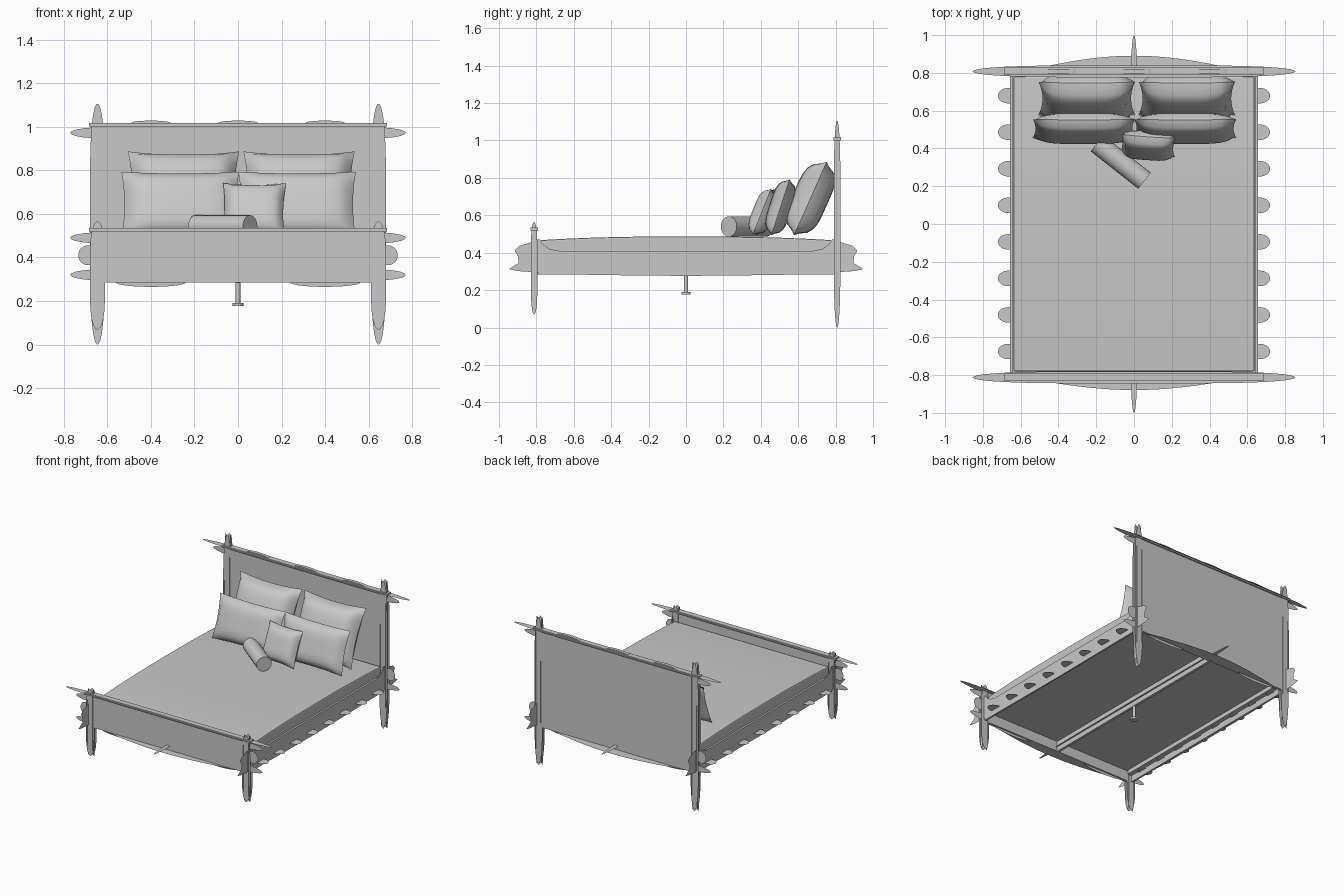
import bpy, bmesh, math
from mathutils import Vector, Matrix

cube = bpy.data.objects.get("Cube")
if cube:
    bpy.data.objects.remove(cube)

grey = bpy.data.materials.new("plain_grey")
grey.use_nodes = True
GREY = (0.58, 0.58, 0.58, 1)
grey.diffuse_color = GREY
grey.node_tree.nodes["Principled BSDF"].inputs["Base Color"].default_value = GREY


def finish(bm, name, smooth=None):
    bmesh.ops.recalc_face_normals(bm, faces=bm.faces)
    me = bpy.data.meshes.new(name)
    bm.to_mesh(me)
    bm.free()
    me.materials.append(grey)
    ob = bpy.data.objects.new(name, me)
    bpy.context.collection.objects.link(ob)
    if smooth:
        bpy.ops.object.select_all(action='DESELECT')
        ob.select_set(True)
        bpy.context.view_layer.objects.active = ob
        bpy.ops.object.shade_smooth_by_angle(angle=math.radians(smooth))
    return ob


def box(name, lo, hi):
    lo, hi = Vector(lo), Vector(hi)
    bm = bmesh.new()
    bmesh.ops.create_cube(bm, size=1, matrix=Matrix.Translation((lo + hi) / 2) @ Matrix.Diagonal((*(hi - lo), 1)))
    return finish(bm, name)


def plate(name, pts, axis, at, thick=0):
    """2D outline facing an axis: x uses (y, z), y uses (x, z), z uses (x, y). Zero thickness gives a thin sheet."""
    def place(p, d):
        return {'x': (d, p[0], p[1]), 'y': (p[0], d, p[1]), 'z': (p[0], p[1], d)}[axis]
    bm = bmesh.new()
    face = bm.faces.new([bm.verts.new(place(p, at - thick / 2)) for p in pts])
    if thick:
        ext = bmesh.ops.extrude_face_region(bm, geom=[face])
        move = Vector(place((0, 0), thick)) if axis != 'x' else Vector((thick, 0, 0))
        bmesh.ops.translate(bm, vec=move, verts=[v for v in ext['geom'] if isinstance(v, bmesh.types.BMVert)])
    return finish(bm, name)


def lens(cx, cy, half_len, half_wid, vertical=False, power=4, n=24):
    """Long board outline that tapers to rounded tips at both ends."""
    ts = [-math.cos(math.pi * i / n) for i in range(n + 1)]
    w = [half_wid * max(0, 1 - abs(t) ** power) ** 0.5 for t in ts]
    pts = [(t * half_len, a) for t, a in zip(ts, w)]
    pts += [(t * half_len, -a) for t, a in zip(ts[-2:0:-1], w[-2:0:-1])]
    return [(cx + b, cy + a) if vertical else (cx + a, cy + b) for a, b in pts]


def cushion(name, size, thick, loc, lean, yaw, pinch=0.12, n=14):
    """Pillow with bowed-in edges, pointed corners and a puffed middle."""
    w, h = size
    bm = bmesh.new()
    bmesh.ops.create_grid(bm, x_segments=n, y_segments=n, size=1)
    back = bmesh.ops.duplicate(bm, geom=bm.faces[:] + bm.edges[:] + bm.verts[:])
    rear = {v for v in back['geom'] if isinstance(v, bmesh.types.BMVert)}
    rot = Matrix.Rotation(yaw, 4, 'Z') @ Matrix.Rotation(-lean, 4, 'X')
    for v in bm.verts:
        u, t = v.co.x, v.co.y
        puff = (max(0, 1 - u ** 4) * max(0, 1 - t ** 4)) ** 0.6
        x = u * w / 2 * (1 - pinch * (1 - t * t) * u * u)
        z = t * h / 2 * (1 - pinch * (1 - u * u) * t * t)
        y = puff * thick / 2 * (1 if v in rear else -1)
        v.co = Vector(loc) + rot @ Vector((x, y, z))
    bmesh.ops.remove_doubles(bm, verts=bm.verts, dist=0.0005)
    return finish(bm, name, 40)


# Posts: interlocked thin tapered boards at each corner
for side, s in (("left", 1), ("right", -1)):
    for end, y, zc, hl in (("head", 0.808, 0.553, 0.553), ("foot", -0.812, 0.317, 0.248)):
        for i, k in enumerate((-1, 1)):
            plate(f"{end}_post_wide_{side}_{i}", lens(s * 0.645, zc, hl, 0.035, True), 'y', y + k * 0.013)
            plate(f"{end}_post_narrow_{side}_{i}", lens(y, zc, hl, 0.018, True), 'x', s * 0.645 + k * 0.022)
        # rounded ear on the outside of the post
        plate(f"{end}_ear_{side}", lens(s * 0.69, 0.41, 0.043, 0.045, power=2), 'y', y)

# Headboard and footboard with caps and pointed rails
for end, y, top, swell in (("head", 0.808, 1.0, 0.078), ("foot", -0.812, 0.518, 0.062)):
    out = 1 if y > 0 else -1
    box(f"{end}board_panel", (-0.64, y - 0.01, 0.285), (0.64, y + 0.01, top))
    box(f"{end}board_cap", (-0.685, y - 0.02, top), (0.685, y + 0.02, top + 0.018))
    plate(f"{end}board_top_board", lens(0, y, 0.855, 0.032), 'z', top + 0.009)
    for label, z in (("upper", top - 0.028), ("lower", 0.32)):
        plate(f"{end}_{label}_rail", lens(0, z, 0.77, 0.03, power=8), 'y', y)
    # curved skirt board under the panel
    skirt = [(-0.57 + 1.14 * i / 20, y + out * (0.005 + swell * math.sin(math.pi * i / 20))) for i in range(21)]
    plate(f"{end}_skirt_board", skirt + [(0.57, y - out * 0.012), (-0.57, y - out * 0.012)], 'z', 0.285)
    for i, x in enumerate((-0.4, 0.4)):
        plate(f"{end}_lower_arch_{i}", lens(x, 0.285, 0.16, 0.02, power=2), 'y', y)

for i, x in enumerate((-0.4, 0, 0.4)):
    plate(f"headboard_cap_inlay_{i}", lens(x, 1.018, 0.09, 0.01, power=2), 'y', 0.808, 0.025)
box("headboard_back_seam", (0.175, 0.816, 0.29), (0.182, 0.819, 0.99))

# Side rails: a solid rail between the posts and a thin shaped board with tips beyond them
half = [(0.0, 0.41), (0.68, 0.41), (0.73, 0.42), (0.765, 0.445), (0.78, 0.47), (0.80, 0.47), (0.83, 0.455),
        (0.89, 0.437), (0.916, 0.41), (0.90, 0.385), (0.895, 0.345), (0.92, 0.33), (0.946, 0.312), (0.90, 0.302),
        (0.80, 0.295), (0.5, 0.281), (0.0, 0.276)]
outline = half + [(-y, z) for y, z in half[-2:0:-1]]
for side, s in (("left", 1), ("right", -1)):
    plate(f"side_rail_shaped_board_{side}", outline, 'x', s * 0.657)
    box(f"side_rail_{side}", (s * 0.649 - 0.007, -0.79, 0.283), (s * 0.649 + 0.007, 0.79, 0.409))
    box(f"inner_ledger_{side}", (s * 0.625 - 0.017, -0.79, 0.33), (s * 0.625 + 0.017, 0.79, 0.36))
    # row of rounded tabs through the rail
    for i in range(8):
        plate(f"rail_tab_{side}_{i}", lens(s * 0.665, -0.675 + i * 0.1935, 0.055, 0.041, power=2), 'z', 0.322)

# Base, centre beam and support leg
box("slat_base", (-0.642, -0.8, 0.36), (0.642, 0.8, 0.375))
plate("centre_beam_flat", lens(0, 0, 1.0, 0.02, True, power=6), 'z', 0.318)
box("centre_beam", (-0.009, -0.81, 0.283), (0.009, 0.81, 0.36))
for part, r, lo, hi in (("support_leg", 0.011, 0.18, 0.29), ("support_foot", 0.025, 0.176, 0.19)):
    plate(part, [(r * math.cos(a * math.pi / 8), r * math.sin(a * math.pi / 8)) for a in range(16)],
          'z', (lo + hi) / 2, hi - lo)

# Mattress with a slightly crowned top
crown = [(-0.78 + 1.56 * i / 12, 0.487 - 0.02 * abs(i / 6 - 1) ** 2.5) for i in range(13)]
mattress = plate("mattress", crown + [(0.78, 0.375), (-0.78, 0.375)], 'x', 0, 1.276)
bev = mattress.modifiers.new("soft_edge", 'BEVEL')
bev.width, bev.segments, bev.limit_method, bev.angle_limit = 0.008, 2, 'ANGLE', math.radians(40)

# Cushions
for side, s in (("left", 1), ("right", -1)):
    cushion(f"back_pillow_{side}", (0.51, 0.43), 0.19, (0.015 + s * 0.265, 0.665, 0.69), math.radians(24), 0, 0.08)
    cushion(f"front_pillow_{side}", (0.54, 0.315), 0.12, (0.003 + s * 0.268, 0.505, 0.643), math.radians(18), 0, 0.05)
cushion("small_cushion", (0.29, 0.265), 0.11, (0.073, 0.415, 0.618), math.radians(22), math.radians(-4), 0.07)

# Bolster
bm = bmesh.new()
spin = Matrix.Translation((-0.07, 0.328, 0.54)) @ Matrix.Rotation(math.atan2(-0.205, 0.26), 4, 'Z') \
    @ Matrix.Rotation(math.pi / 2, 4, 'Y')
bmesh.ops.create_cone(bm, cap_ends=True, segments=24, radius1=0.054, radius2=0.054, depth=0.32, matrix=spin)
finish(bm, "bolster", 40)
